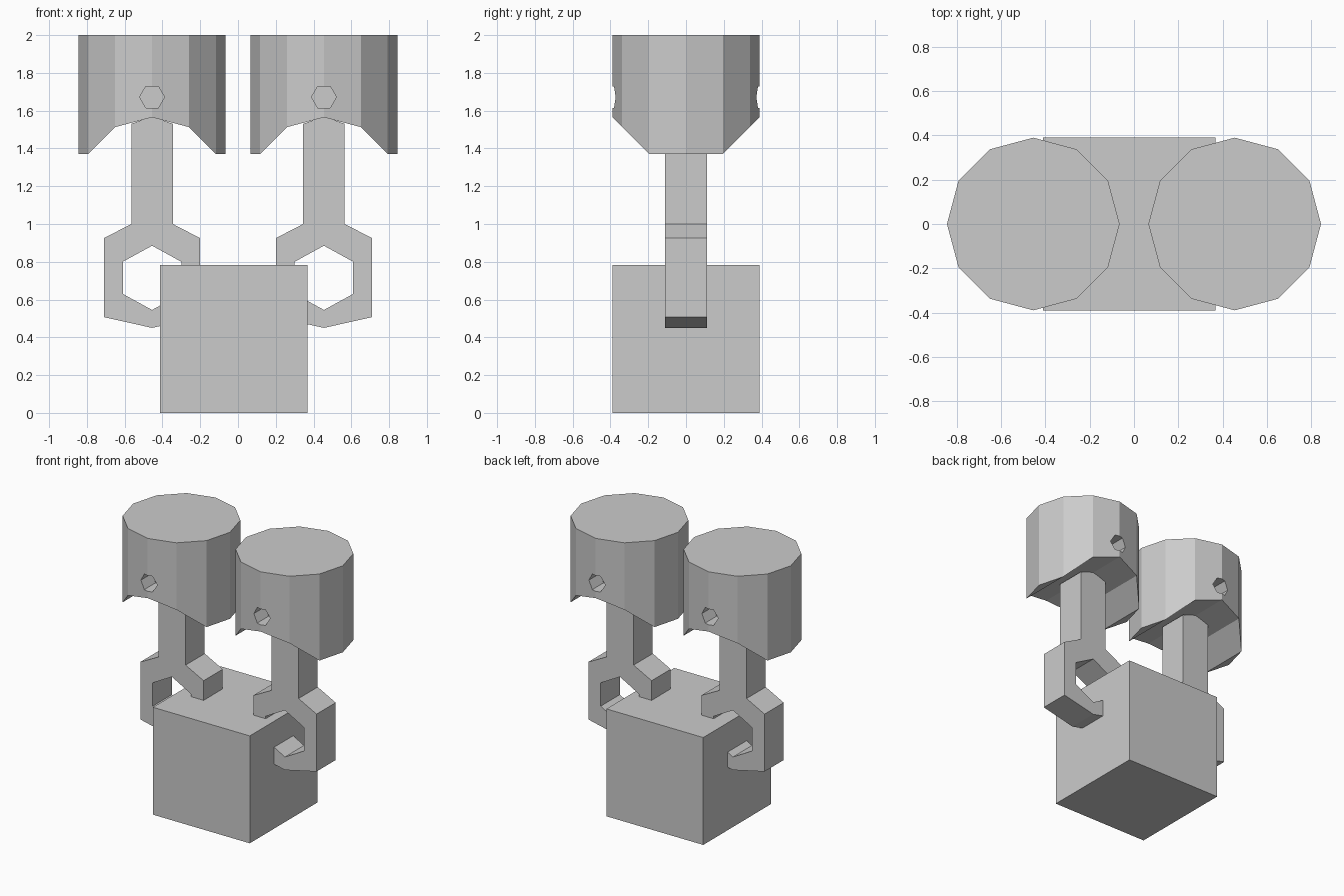
import bpy, bmesh, math
from mathutils import Matrix, Vector

if "Cube" in bpy.data.objects:
    bpy.data.objects.remove(bpy.data.objects["Cube"])

R = 0.39          # piston radius
ROD_X = 0.455     # piston / rod offset from centre


def finish(name, bm):
    bmesh.ops.recalc_face_normals(bm, faces=bm.faces[:])
    mesh = bpy.data.meshes.new(name)
    bm.to_mesh(mesh)
    bm.free()
    obj = bpy.data.objects.new(name, mesh)
    bpy.context.collection.objects.link(obj)
    return obj


def make_piston(name, x):
    # 12-sided crown whose skirt is arched away at front and back
    bm = bmesh.new()
    skirt = {0: 1.37, 1: 1.37, 2: 1.513, 3: 1.565}
    top, low = [], []
    for i in range(12):
        a = math.radians(30 * i)
        px, py = x + R * math.cos(a), R * math.sin(a)
        k = min(i % 6, 6 - i % 6)
        top.append(bm.verts.new((px, py, 2.0)))
        low.append(bm.verts.new((px, py, skirt[k])))
    bm.faces.new(top)
    for i in range(12):
        j = (i + 1) % 12
        bm.faces.new((low[i], low[j], top[j], top[i]))
    for i in range(1, 5):
        bm.faces.new((low[i], low[i + 1], low[11 - i], low[12 - i]))
    bm.faces.new((low[0], low[1], low[11]))
    bm.faces.new((low[5], low[6], low[7]))
    piston = finish(name, bm)

    # hexagonal pin recesses at front and back
    bm = bmesh.new()
    for s in (-1, 1):
        m = (Matrix.Translation((x, s * 0.37, 1.672))
             @ Matrix.Rotation(math.pi / 2, 4, 'X')
             @ Matrix.Rotation(math.pi / 2, 4, 'Z'))
        bmesh.ops.create_cone(bm, cap_ends=True, segments=6, radius1=0.066,
                              radius2=0.066, depth=0.24, matrix=m)
    cutter = finish("pin_cutter", bm)
    cutter.hide_render = True
    mod = piston.modifiers.new("pin_holes", 'BOOLEAN')
    mod.operation = 'DIFFERENCE'
    mod.solver = 'EXACT'
    mod.object = cutter
    bpy.context.view_layer.objects.active = piston
    bpy.ops.object.modifier_apply(modifier=mod.name)
    bpy.data.objects.remove(cutter)


def make_rod(name, x):
    # half profile of the big end: matching outer and inner points, mirrored
    outer = [(0.11, 1.0), (0.255, 0.925), (0.255, 0.507), (0, 0.45)]
    inner = [(0, 0.885), (0.155, 0.80), (0.155, 0.63), (0, 0.545)]
    bm = bmesh.new()
    polys = []
    for s in (-1, 1):
        for i in range(3):
            polys.append([(s * p[0], p[1]) for p in
                          (outer[i], outer[i + 1], inner[i + 1], inner[i])])
    # shank with a point meeting the ring opening
    polys.append([(-0.11, 1.0), (0, 0.885), (0.11, 1.0), (0.11, 1.53),
                  (0, 1.57), (-0.11, 1.53)])
    for p in polys:
        bm.faces.new([bm.verts.new((x + u, -0.11, z)) for u, z in p])
    bmesh.ops.remove_doubles(bm, verts=bm.verts[:], dist=1e-4)
    bmesh.ops.recalc_face_normals(bm, faces=bm.faces[:])
    ext = bmesh.ops.extrude_face_region(bm, geom=bm.faces[:],
                                        use_keep_orig=True)
    moved = [v for v in ext["geom"] if isinstance(v, bmesh.types.BMVert)]
    bmesh.ops.translate(bm, verts=moved, vec=Vector((0, 0.22, 0)))
    finish(name, bm)


for side, s in (("left", -1), ("right", 1)):
    make_piston(side + "_piston", s * ROD_X)
    make_rod(side + "_connecting_rod", s * ROD_X)

# base block
bm = bmesh.new()
bmesh.ops.create_cube(bm, size=1, matrix=Matrix.Translation((-0.022, 0, 0.391))
                      @ Matrix.Diagonal((0.78, 0.78, 0.782, 1)))
finish("base_block", bm)
